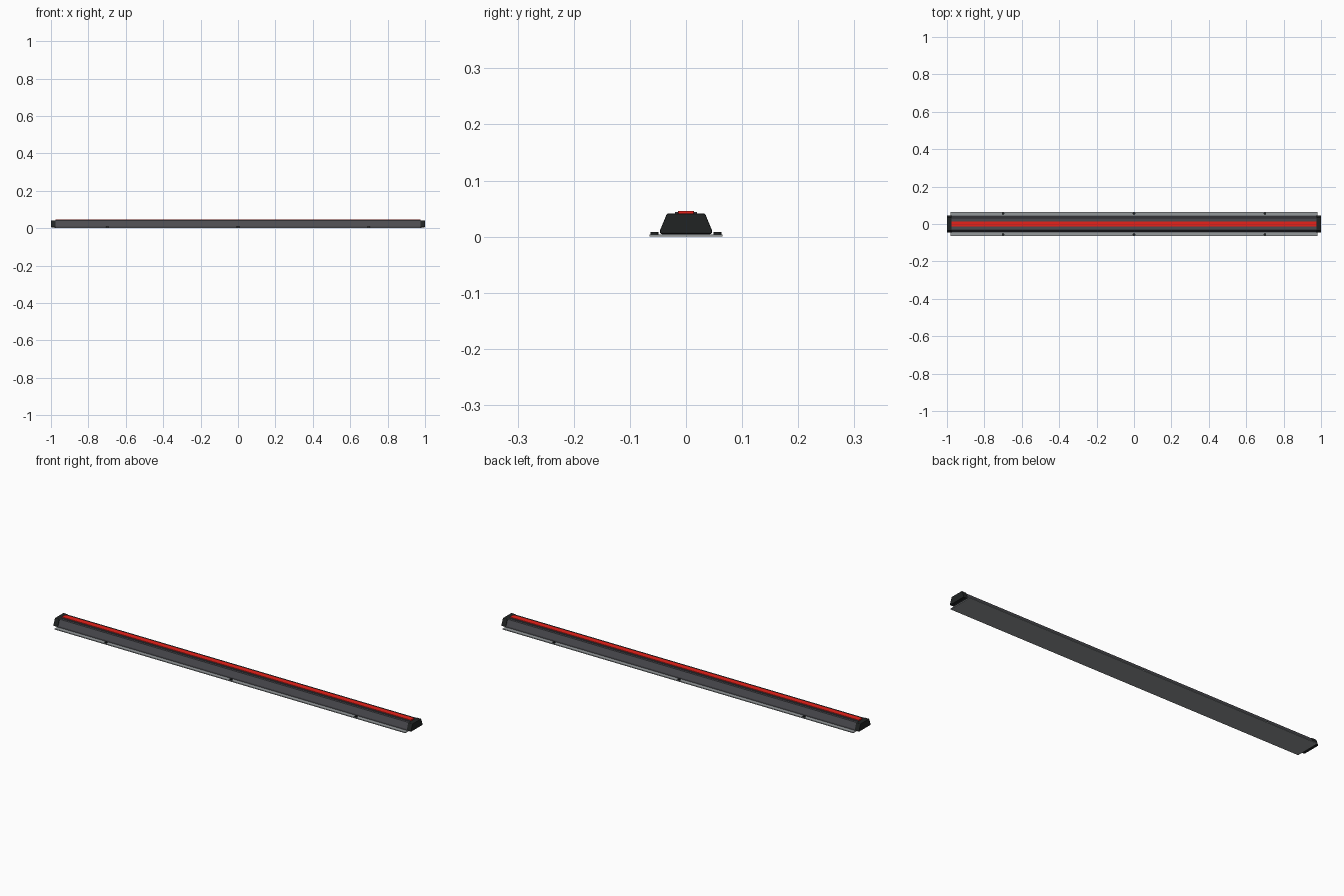
import bpy, bmesh

if "Cube" in bpy.data.objects:
    bpy.data.objects.remove(bpy.data.objects["Cube"])


def material(name, color):
    m = bpy.data.materials.new(name)
    m.diffuse_color = (*color, 1)
    m.use_nodes = True
    m.node_tree.nodes["Principled BSDF"].inputs["Base Color"].default_value = m.diffuse_color
    return m


DARK = material("dark_housing", (0.07, 0.07, 0.08))
BLACK = material("black_plastic", (0.015, 0.017, 0.017))
RED = material("red_lens", (0.8, 0.015, 0.01))
METAL = material("plate_metal", (0.3, 0.32, 0.33))


def extrude(name, profile, x0, x1, mat, bevel=0):
    # sweep a (y, z) profile along x
    bm = bmesh.new()
    face = bm.faces.new([bm.verts.new((x0, y, z)) for y, z in profile])
    ext = bmesh.ops.extrude_face_region(bm, geom=[face])
    verts = [v for v in ext["geom"] if isinstance(v, bmesh.types.BMVert)]
    bmesh.ops.translate(bm, verts=verts, vec=(x1 - x0, 0, 0))
    bmesh.ops.recalc_face_normals(bm, faces=bm.faces)
    me = bpy.data.meshes.new(name)
    bm.to_mesh(me)
    bm.free()
    ob = bpy.data.objects.new(name, me)
    bpy.context.collection.objects.link(ob)
    me.materials.append(mat)
    if bevel:
        b = ob.modifiers.new("bevel", "BEVEL")
        b.width = bevel
        b.segments = 2
    return ob


def rect(y0, y1, z0, z1):
    return [(y0, z0), (y1, z0), (y1, z1), (y0, z1)]


def sym(half):
    return half + [(-y, z) for y, z in reversed(half)]


# mounting plate
extrude("mounting_plate", rect(-0.065, 0.065, 0, 0.004), -0.98, 0.98, METAL)

# long trapezoid housing
extrude("housing", sym([(0.043, 0.004), (0.043, 0.011), (0.031, 0.040)]),
        -0.985, 0.985, DARK)

# end caps
for side, name in ((-1, "end_cap_left"), (1, "end_cap_right")):
    extrude(name, sym([(0.046, 0.005), (0.046, 0.012), (0.034, 0.041)]),
            side * 0.975, side * 1.0, BLACK, 0.002)

# light strip and its bezel rails
extrude("light_strip", rect(-0.014, 0.014, 0.039, 0.046), -0.975, 0.975, RED, 0.001)
for side, name in ((-1, "bezel_front"), (1, "bezel_back")):
    extrude(name, rect(side * 0.014, side * 0.020, 0.039, 0.0435), -0.975, 0.975, DARK)

# plate bolts
for x in (-0.7, 0, 0.7):
    for y in (-0.056, 0.056):
        bpy.ops.mesh.primitive_cylinder_add(vertices=16, radius=0.007, depth=0.005,
                                            location=(x, y, 0.006))
        ob = bpy.context.object
        ob.name = "plate_bolt"
        ob.data.materials.append(BLACK)
        bpy.ops.object.shade_smooth_by_angle()
